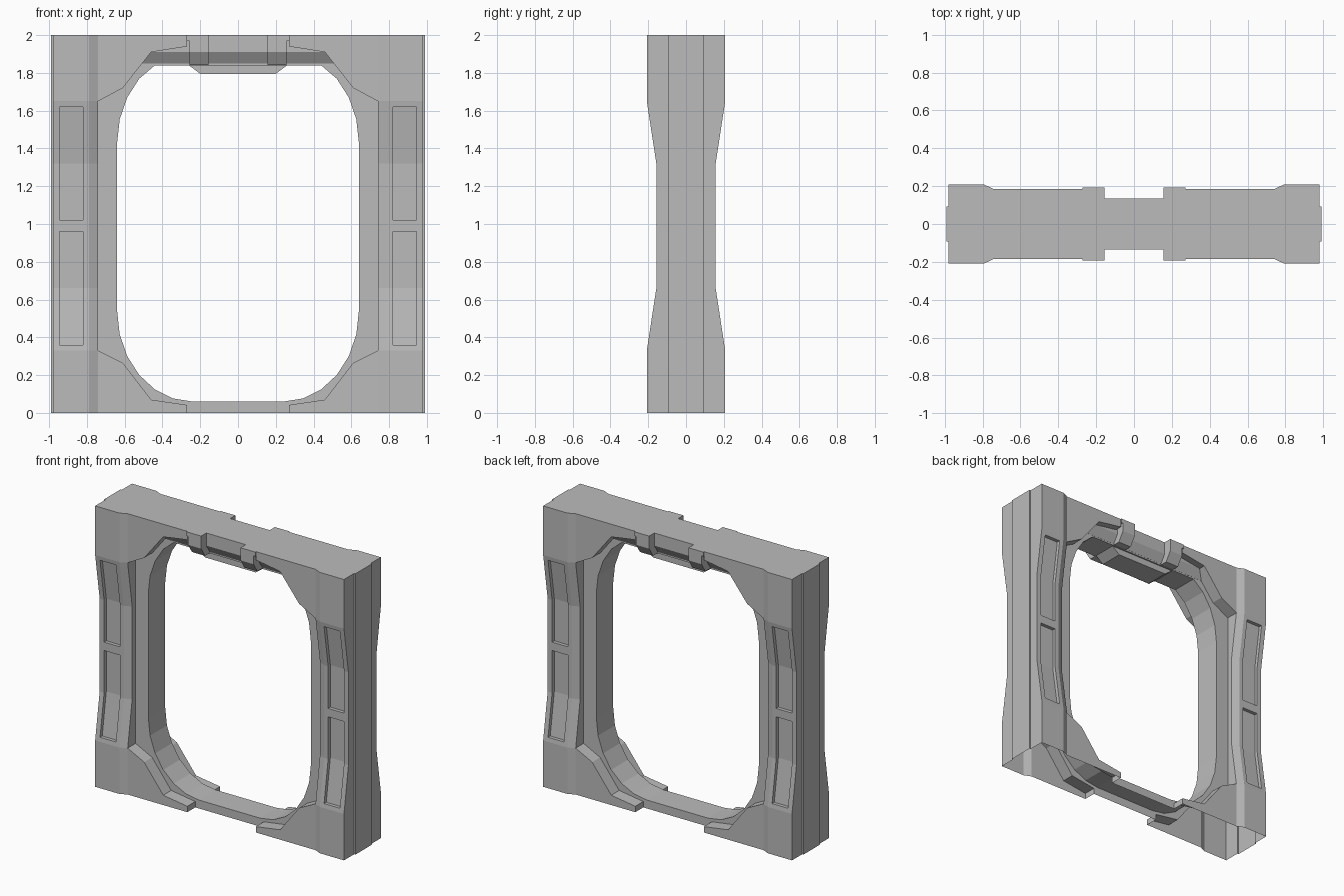
import bpy, bmesh, math

cube = bpy.data.objects.get("Cube")
if cube:
    bpy.data.objects.remove(cube, do_unlink=True)

# Single matte grey
grey = bpy.data.materials.new("wall grey")
grey.use_nodes = True
grey.diffuse_color = (0.5, 0.5, 0.5, 1)
grey.node_tree.nodes["Principled BSDF"].inputs["Base Color"].default_value = (0.5, 0.5, 0.5, 1)


def loft(name, loops):
    """Closed solid through a series of matching loops."""
    bm = bmesh.new()
    rings = [[bm.verts.new(p) for p in loop] for loop in loops]
    n = len(rings[0])
    for a, b in zip(rings, rings[1:]):
        for i in range(n):
            j = (i + 1) % n
            bm.faces.new((a[i], a[j], b[j], b[i]))
    bm.faces.new(rings[0])
    bm.faces.new(rings[-1])
    bmesh.ops.recalc_face_normals(bm, faces=bm.faces)
    mesh = bpy.data.meshes.new(name)
    bm.to_mesh(mesh)
    bm.free()
    mesh.materials.append(grey)
    ob = bpy.data.objects.new(name, mesh)
    bpy.context.collection.objects.link(ob)
    return ob


def prism_y(name, pts, depth):
    return loft(name, [[(x, y, z) for x, z in pts] for y in (-depth, depth)])


def prism_x(name, pts, x0, x1):
    return loft(name, [[(x, y, z) for y, z in pts] for x in (x0, x1)])


def combine(target, other, operation):
    mod = target.modifiers.new("combine", 'BOOLEAN')
    mod.operation = operation
    mod.solver = 'EXACT'
    mod.object = other
    bpy.context.view_layer.objects.active = target
    bpy.ops.object.modifier_apply(modifier=mod.name)
    bpy.data.objects.remove(other, do_unlink=True)


def mirrored(pts):
    """Complete a half outline across the first coordinate."""
    return pts + [(-a, b) for a, b in reversed(pts)]


WIDE, NARROW = 0.2075, 0.157


def half_depth(z):
    """Column half depth, waisted in the middle."""
    t = min(max((abs(z - 0.99) - 0.33) / 0.33, 0), 1)
    return NARROW + (WIDE - NARROW) * t


# Thin ring with a rounded opening that is flat at the top
frame = prism_y("door_frame", mirrored([(0.8, 0), (0.8, 1.95)]), 0.095)
arc = []
for i in range(7):
    a = math.pi / 2 * i / 6
    arc.append((0.24 + 0.4 * math.cos(a), 0.48 * math.sin(a)))
half = [(x, 0.54 - z) for x, z in reversed(arc)]
half += [(x, 1.43 + z) for x, z in arc if z < 0.4] + [(0.44, 1.84)]
combine(frame, prism_y("opening", mirrored(half), 0.5), 'DIFFERENCE')

parts = []

# Top beam with sloped lower edges, and the block hanging from it
beam = mirrored([(0.135, 2), (0.135, 1.91), (0.096, 1.85)])
parts.append(prism_x("top_beam", beam, -0.55, 0.55))
parts.append(prism_y("hanging_block", mirrored([(0.26, 1.9), (0.26, 1.84), (0.2, 1.795)]), 0.085))

for s in (-1, 1):
    # Waisted columns
    loops = []
    for z in (0, 0.33, 0.66, 1.32, 1.65, 2):
        h = half_depth(z)
        section = [(0.98, h), (0.79, h), (0.74, h - 0.023)]
        section += [(x, -y) for x, y in reversed(section)]
        loops.append([(s * x, y, z) for x, y in section])
    column = loft("column", loops)

    # Recessed panels that follow the column taper
    for side in (-1, 1):
        for zs in ((0.36, 0.66, 0.96), (1.02, 1.32, 1.62)):
            floor = [(side * (half_depth(z) - 0.025), z) for z in zs]
            outer = [(side * 0.3, zs[-1]), (side * 0.3, zs[0])]
            combine(column, prism_x("panel", floor + outer, s * 0.82, s * 0.945), 'DIFFERENCE')
    parts.append(column)

    # Raised strip on the outer side
    strip = mirrored([(0.092, 0), (0.092, 2)])
    parts.append(prism_x("side_strip", strip, s * 0.95, s * 0.99))

    # Corner gussets
    top = [(0.76, 2), (0.76, 1.65), (0.74, 1.65), (0.61, 1.72), (0.46, 1.91), (0.27, 1.94), (0.27, 2)]
    low = [(0.76, 0), (0.76, 0.33), (0.74, 0.33), (0.61, 0.265), (0.46, 0.07), (0.27, 0.042), (0.27, 0)]
    for pts in (top, low):
        parts.append(prism_y("corner_gusset", [(s * x, z) for x, z in pts], 0.1845))

    # Brackets wrapping the top beam
    cap = mirrored([(0.193, 2), (0.193, 1.97)])
    parts.append(prism_x("bracket_cap", cap, s * 0.155, s * 0.272))
    wrap = mirrored([(0.193, 1.98), (0.193, 1.91), (0.15, 1.843)])
    parts.append(prism_x("bracket", wrap, s * 0.155, s * 0.258))

for part in parts:
    combine(frame, part, 'UNION')

# Open underside
bm = bmesh.new()
bm.from_mesh(frame.data)
base = [f for f in bm.faces if all(v.co.z < 0.001 for v in f.verts)]
bmesh.ops.delete(bm, geom=base, context='FACES')
bm.to_mesh(frame.data)
bm.free()
